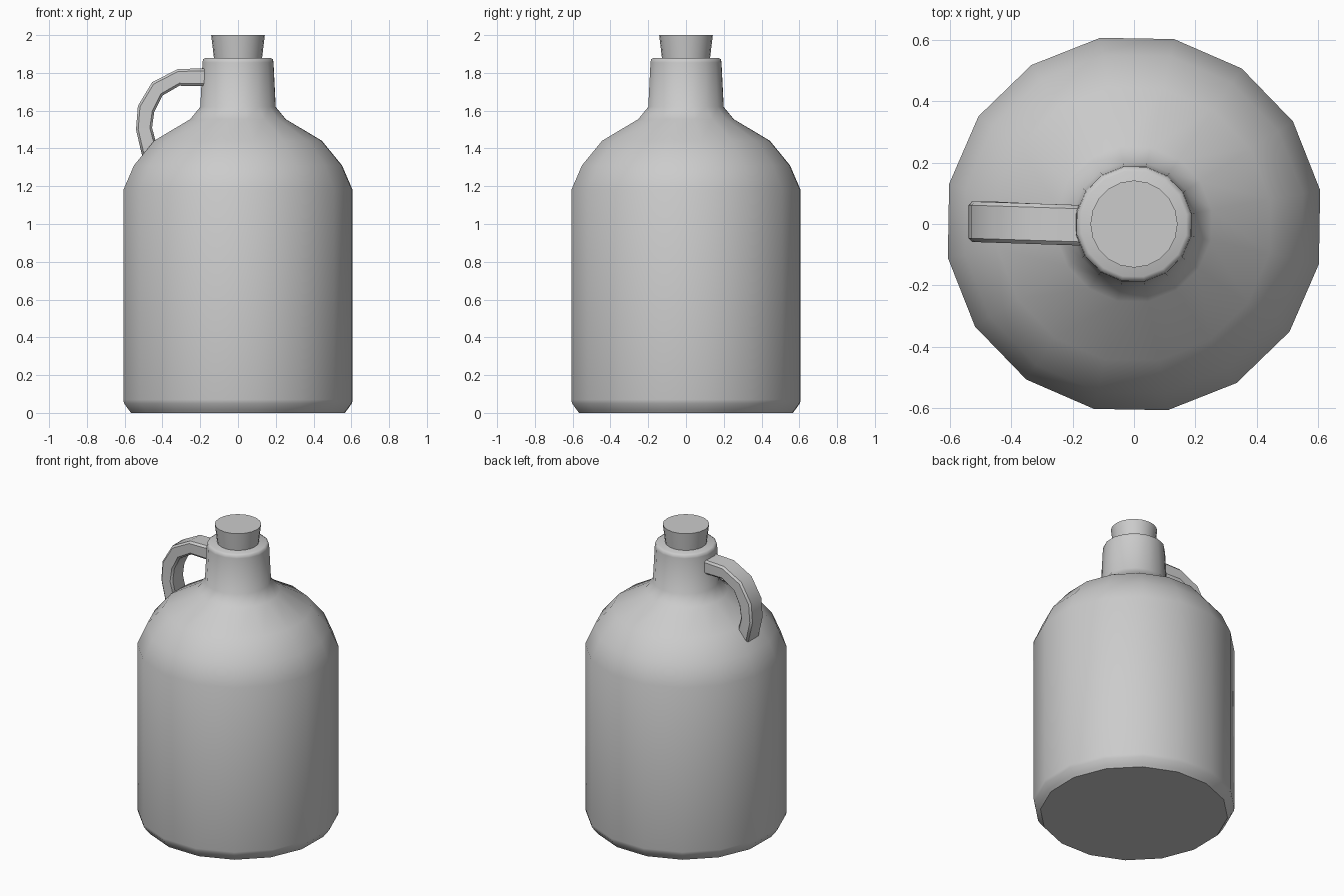
import bpy, bmesh
from math import cos, sin, pi, radians

if "Cube" in bpy.data.objects:
    bpy.data.objects.remove(bpy.data.objects["Cube"])


def finish(name, bm, angle):
    bmesh.ops.recalc_face_normals(bm, faces=bm.faces[:])
    mesh = bpy.data.meshes.new(name)
    bm.to_mesh(mesh)
    bm.free()
    ob = bpy.data.objects.new(name, mesh)
    bpy.context.collection.objects.link(ob)
    bpy.ops.object.select_all(action='DESELECT')
    ob.select_set(True)
    bpy.context.view_layer.objects.active = ob
    bpy.ops.object.shade_smooth_by_angle(angle=radians(angle))
    return ob


def loft(name, rings, angle):
    """Skin a list of closed rings and cap both ends."""
    bm = bmesh.new()
    vs = [[bm.verts.new(p) for p in ring] for ring in rings]
    n = len(vs[0])
    for a, b in zip(vs, vs[1:]):
        for i in range(n):
            j = (i + 1) % n
            bm.faces.new((a[i], a[j], b[j], b[i]))
    bm.faces.new(vs[0])
    bm.faces.new(vs[-1])
    return finish(name, bm, angle)


def lathe(name, profile, sides, start, angle):
    rings = [[(r * cos(start + 2 * pi * i / sides),
               r * sin(start + 2 * pi * i / sides), z)
              for i in range(sides)] for r, z in profile]
    return loft(name, rings, angle)


TURN = radians(10.3)

# Jug body: base chamfer, straight wall, rounded shoulder, tapered neck
lathe("jug_body", [
    (0.575, 0.0), (0.587, 0.015), (0.613, 0.05), (0.617, 0.07),
    (0.617, 1.18), (0.56, 1.31), (0.452, 1.44), (0.257, 1.555),
    (0.203, 1.62), (0.191, 1.855), (0.188, 1.872), (0.174, 1.88),
], 16, TURN, 50)

# Cork stopper, wider at the top
lathe("cork", [(0.118, 1.80), (0.142, 2.0)], 20, 0, 40)

# Handle: outer and inner edge points in the x-z plane
outer = [(-0.15, 1.825), (-0.32, 1.82), (-0.455, 1.75),
         (-0.53, 1.625), (-0.54, 1.50), (-0.505, 1.35)]
inner = [(-0.15, 1.73), (-0.31, 1.732), (-0.40, 1.68),
         (-0.443, 1.595), (-0.455, 1.51), (-0.415, 1.36)]
rings = []
for (ox, oz), (ix, iz) in zip(outer, inner):
    y = -0.005 - 0.032 * (ox + 0.15)
    w = 0.066
    rings.append([(ox, y - w, oz), (ox, y + w, oz),
                  (ix, y + w, iz), (ix, y - w, iz)])
handle = loft("handle", rings, 40)
bevel = handle.modifiers.new("soft_edges", 'BEVEL')
bevel.width = 0.012
bevel.segments = 1
bevel.limit_method = 'ANGLE'
bevel.angle_limit = radians(60)
